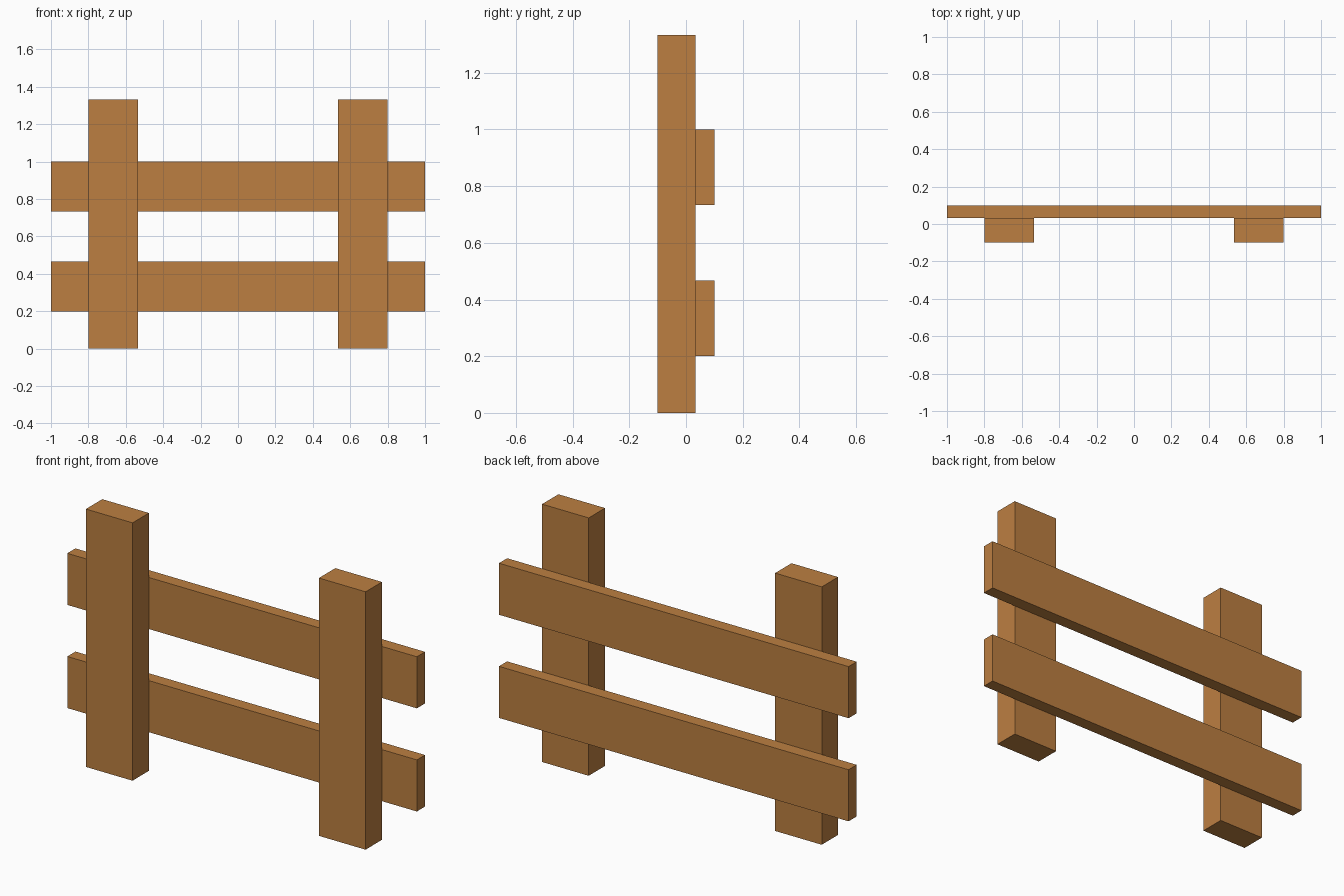
import bpy

if "Cube" in bpy.data.objects:
    bpy.data.objects.remove(bpy.data.objects["Cube"])

U = 1 / 15  # plank module

wood = bpy.data.materials.new("warm_wood")
wood.diffuse_color = (0.503, 0.212, 0.053, 1)
wood.use_nodes = True
wood.node_tree.nodes["Principled BSDF"].inputs["Base Color"].default_value = wood.diffuse_color


def box(name, lo, hi):
    """Axis-aligned box between two corners, given in modules."""
    bpy.ops.mesh.primitive_cube_add(size=1)
    ob = bpy.context.object
    ob.name = name
    ob.location = [(a + b) / 2 * U for a, b in zip(lo, hi)]
    ob.scale = [(b - a) * U for a, b in zip(lo, hi)]
    bpy.ops.object.transform_apply(location=True, rotation=False, scale=True)
    ob.data.materials.append(wood)


# Upright posts at the front
for name, x in (("left_post", -12), ("right_post", 8)):
    box(name, (x, -1.5, 0), (x + 4, 0.5, 20))

# Horizontal rails fixed behind the posts
for name, z in (("lower_rail", 3), ("upper_rail", 11)):
    box(name, (-15, 0.5, z), (15, 1.5, z + 4))
